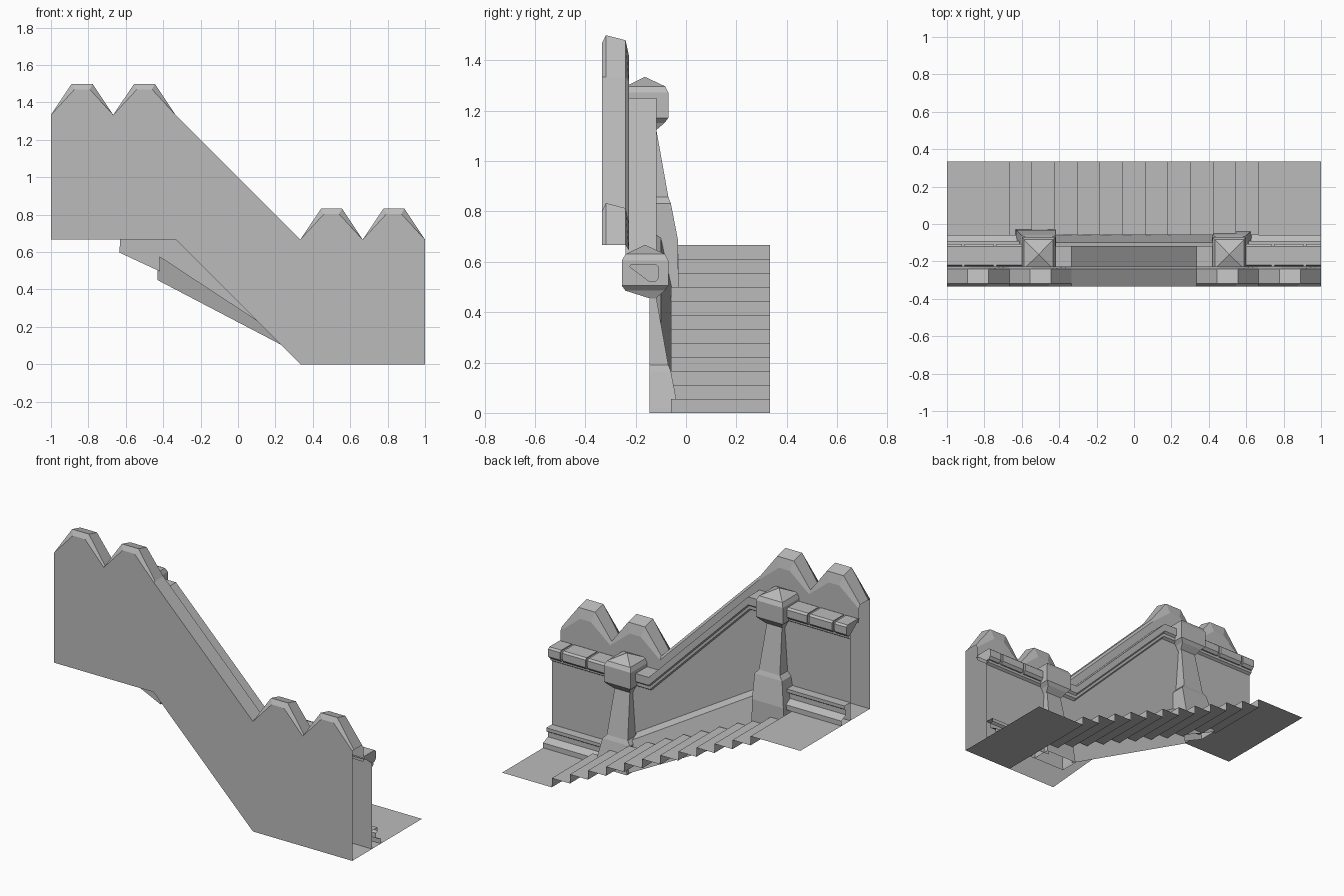
import bpy

cube = bpy.data.objects.get("Cube")
if cube:
    bpy.data.objects.remove(cube)

stone = bpy.data.materials.new("grey_stone")
stone.use_nodes = True
grey = (0.5, 0.5, 0.5, 1)
stone.diffuse_color = grey
stone.node_tree.nodes["Principled BSDF"].inputs["Base Color"].default_value = grey

THIRD = 1 / 3
RISE = 2 / 3


def base(x):
    """Height of the wall's lower edge: high on the right, low on the left."""
    return min(max(THIRD - x, 0), RISE)


def loft(name, rows, close=False, caps=False):
    """Skin a list of equal-length point rows."""
    n = len(rows[0])
    verts = [p for row in rows for p in row]
    faces = []
    for i in range(len(rows) - 1):
        for j in range(n if close else n - 1):
            k = (j + 1) % n
            faces.append((i * n + j, (i + 1) * n + j, (i + 1) * n + k, i * n + k))
    if caps:
        last = (len(rows) - 1) * n
        faces += [tuple(range(n)), tuple(range(last + n - 1, last - 1, -1))]
    mesh = bpy.data.meshes.new(name)
    mesh.from_pydata(verts, [], faces)
    mesh.validate()
    mesh.materials.append(stone)
    obj = bpy.data.objects.new(name, mesh)
    bpy.context.collection.objects.link(obj)
    return obj


def sweep(name, xs, profile, caps=False):
    """Run a (y, z) moulding profile along the wall's stepped line."""
    return loft(name, [[(x, y, z + base(x)) for y, z in profile] for x in xs], caps=caps)


# Outer wall with pointed merlons; each entry is x, height over base, inward lean
outline = []
for start in (-1, -RISE, THIRD, RISE):
    outline += [(start, RISE, 0), (start + THIRD * 0.333, 0.833, 1),
                (start + THIRD * 0.667, 0.833, -1), (start + THIRD, RISE, 0)]
rows = []
for x, h, lean in outline:
    b = base(x)
    drop = abs(lean)
    rows.append([
        (x, -THIRD, b),
        (x + lean * 0.015, -THIRD, b + h - 0.03 * drop),
        (x, -0.318, b + h),
        (x, -0.24, b + h - 0.02 * drop),
        (x + lean * 0.02, -0.227, b + h - 0.06 * drop - 0.02),
        (x + lean * 0.02, -0.227, b + 0.56),
    ])
loft("battlement_wall", rows)

# Inner wall sheet
inner_edge = [(-1, RISE), (-0.56, RISE), (-THIRD, 0.518), (THIRD, 0.08), (0.45, 0), (1, 0)]
loft("inner_wall", [[(x, -0.145, base(x) + 0.53), (x, -0.145, z)] for x, z in inner_edge])

# Coping that follows the inner wall
sweep("inner_coping", [-1, -THIRD, THIRD, 1],
      [(-0.24, 0.583), (-0.118, 0.583), (-0.118, 0.535), (-0.13, 0.525),
       (-0.13, 0.505), (-0.145, 0.495)])

# Raised coping stones and skirting on both level stretches
block = [(-0.225, 0.58), (-0.22, 0.59), (-0.12, 0.59), (-0.108, 0.58),
         (-0.108, 0.535), (-0.122, 0.52), (-0.145, 0.52)]
skirting = [(-0.145, 0.11), (-0.09, 0.11), (-0.09, 0.09), (-0.105, 0.08),
            (-0.105, 0.05), (-0.06, 0.03), (-0.06, 0)]
for side, label in ((1, "left"), (-1, "right")):
    for i, span in enumerate([(0.58, 0.735), (0.75, 0.905), (0.92, 1)]):
        sweep(f"{label}_coping_stone_{i + 1}", sorted(side * x for x in span), block, caps=True)
    sweep(f"{label}_skirting", sorted((side * 0.6, side)), skirting)

# Sloping skirt beside the stairs
loft("stair_skirt", [
    [(x, -0.145, top + 0.03), (x, -0.1, top), (x, -0.045, low)]
    for x, top, low in ((-0.43, 0.7, 0.45), (0.43, 0.185, 0))])


def ring(cx, half, back, front, z, tilt=0):
    """Rectangle of four corners, optionally tilted along x."""
    return [(cx - half, back, z + tilt), (cx - half, front, z + tilt),
            (cx + half, front, z - tilt), (cx + half, back, z - tilt)]


# Two tapered pillars with pyramid caps
for cx, floor, foot, tilt, label in ((0.51, 0, 0, 0, "left"),
                                     (-0.51, RISE, -0.12, 0.05, "right")):
    foot_x = cx * 1.03
    loft(f"{label}_pillar", [
        ring(foot_x, 0.108, -0.145, -0.03, floor + foot, tilt),
        ring(foot_x, 0.105, -0.145, -0.032, floor + 0.02),
        ring(cx, 0.092, -0.145, -0.06, floor + 0.165),
        ring(cx, 0.07, -0.145, -0.07, floor + 0.19),
        ring(cx, 0.05, -0.145, -0.12, floor + 0.47),
    ], close=True)
    loft(f"{label}_pillar_cap", [
        ring(cx, 0.055, -0.145, -0.12, floor + 0.455),
        ring(cx, 0.07, -0.24, -0.085, floor + 0.485),
        ring(cx, 0.09, -0.255, -0.07, floor + 0.505),
        ring(cx, 0.09, -0.255, -0.07, floor + 0.605),
        ring(cx, 0.078, -0.24, -0.083, floor + 0.63),
        ring(cx, 0.001, -0.164, -0.162, floor + 0.667),
    ], close=True)
for obj in bpy.data.objects:
    if "pillar" in obj.name:
        obj.data.flip_normals()

# Stairs and the landings at either end
STEPS = 12
tread = 2 * RISE / (STEPS - 1)
path = []
for i in range(STEPS):
    x = -RISE + i * tread
    path += [(x, RISE * (1 - i / STEPS)), (x, RISE * (1 - (i + 1) / STEPS))]
loft("stairs", [[(x, -0.06, z), (x, THIRD, z)] for x, z in path])
for x, z, label in ((-1, RISE, "upper"), (RISE, 0, "lower")):
    loft(f"{label}_landing", [[(a, -THIRD, z), (a, THIRD, z)] for a in (x, x + THIRD)])
